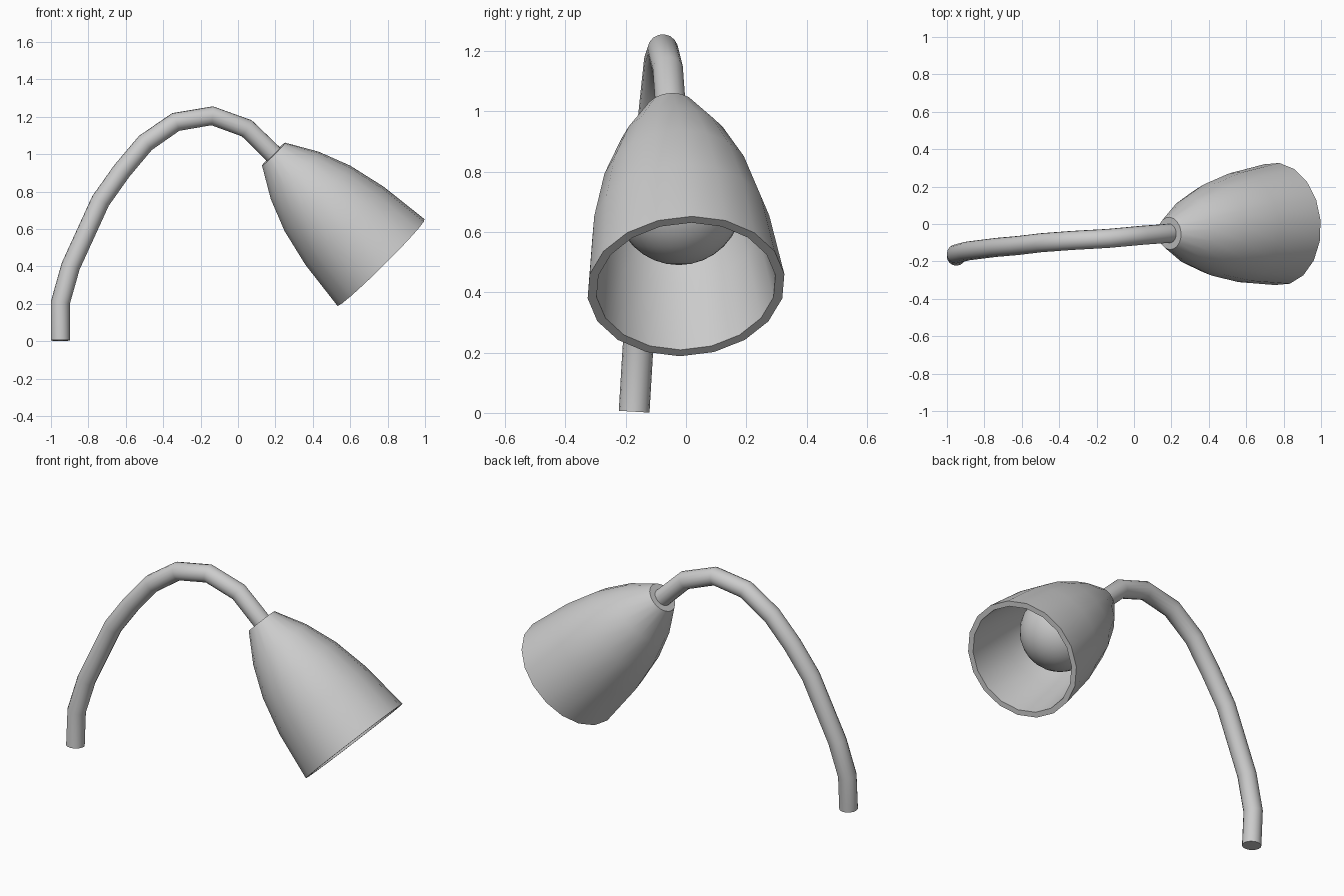
import bpy, bmesh, math
from mathutils import Vector

cube = bpy.data.objects.get("Cube")
if cube:
    bpy.data.objects.remove(cube, do_unlink=True)

GREY = (0.6, 0.6, 0.6, 1)
grey = bpy.data.materials.new("grey_paint")
grey.diffuse_color = GREY
grey.use_nodes = True
grey.node_tree.nodes["Principled BSDF"].inputs["Base Color"].default_value = GREY

NECK = Vector((0.19, -0.05, 1.0))      # centre of the narrow end
MOUTH = Vector((0.765, 0.0, 0.42))     # centre of the open end
AXIS = (MOUTH - NECK).normalized()
LENGTH = (MOUTH - NECK).length


def finish(obj):
    """Give an object its paint and smooth it, keeping the rims sharp."""
    bpy.ops.object.select_all(action='DESELECT')
    obj.select_set(True)
    bpy.context.view_layer.objects.active = obj
    if obj.type == 'CURVE':
        bpy.ops.object.convert(target='MESH')
        obj = bpy.context.object
    obj.data.materials.clear()
    obj.data.materials.append(grey)
    bpy.ops.object.shade_smooth_by_angle(angle=math.radians(40))


def mesh_object(name, bm):
    bmesh.ops.recalc_face_normals(bm, faces=bm.faces)
    mesh = bpy.data.meshes.new(name)
    bm.to_mesh(mesh)
    bm.free()
    obj = bpy.data.objects.new(name, mesh)
    bpy.context.collection.objects.link(obj)
    return obj


# Shade: a thick bell turned around its axis, flat cap at the neck
outer = [(0.087, 0), (0.18, 0.16), (0.248, 0.333), (0.296, 0.54), (0.329, LENGTH)]
inner = [(r - 0.03, max(t, 0.03)) for r, t in reversed(outer)]
profile = [(0, 0)] + outer + inner + [(0, 0.03)]
bm = bmesh.new()
verts = [bm.verts.new((0, r, t)) for r, t in profile]
edges = [bm.edges.new(pair) for pair in zip(verts, verts[1:])]
bmesh.ops.spin(bm, geom=verts + edges, cent=(0, 0, 0), axis=(0, 0, 1),
               angle=math.tau, steps=18, use_merge=True)
bmesh.ops.remove_doubles(bm, verts=bm.verts, dist=0.0005)
shade = mesh_object("lamp_shade", bm)
shade.location = NECK
shade.rotation_euler = AXIS.to_track_quat('Z', 'Y').to_euler()
finish(shade)

# Bulb: a ball inside the shade
bm = bmesh.new()
bmesh.ops.create_uvsphere(bm, u_segments=32, v_segments=16, radius=0.212)
bulb = mesh_object("bulb", bm)
bulb.location = NECK + AXIS * 0.42
finish(bulb)

# Arm: a round tube bent in straight steps, ending inside the neck
path = [(-0.95, -0.172, 0.004), (-0.95, -0.16, 0.205), (-0.895, -0.145, 0.40),
        (-0.735, -0.125, 0.75), (-0.62, -0.115, 0.912), (-0.495, -0.1, 1.06),
        (-0.333, -0.088, 1.172), (-0.138, -0.077, 1.205), (0.047, -0.06, 1.138),
        NECK + AXIS * 0.02]
curve = bpy.data.curves.new("bent_arm", 'CURVE')
curve.dimensions = '3D'
curve.bevel_depth = 0.051
curve.bevel_resolution = 6
curve.use_fill_caps = True
spline = curve.splines.new('POLY')
spline.points.add(len(path) - 1)
for point, co in zip(spline.points, path):
    point.co = (*co, 1)
arm = bpy.data.objects.new("bent_arm", curve)
bpy.context.collection.objects.link(arm)
finish(arm)
